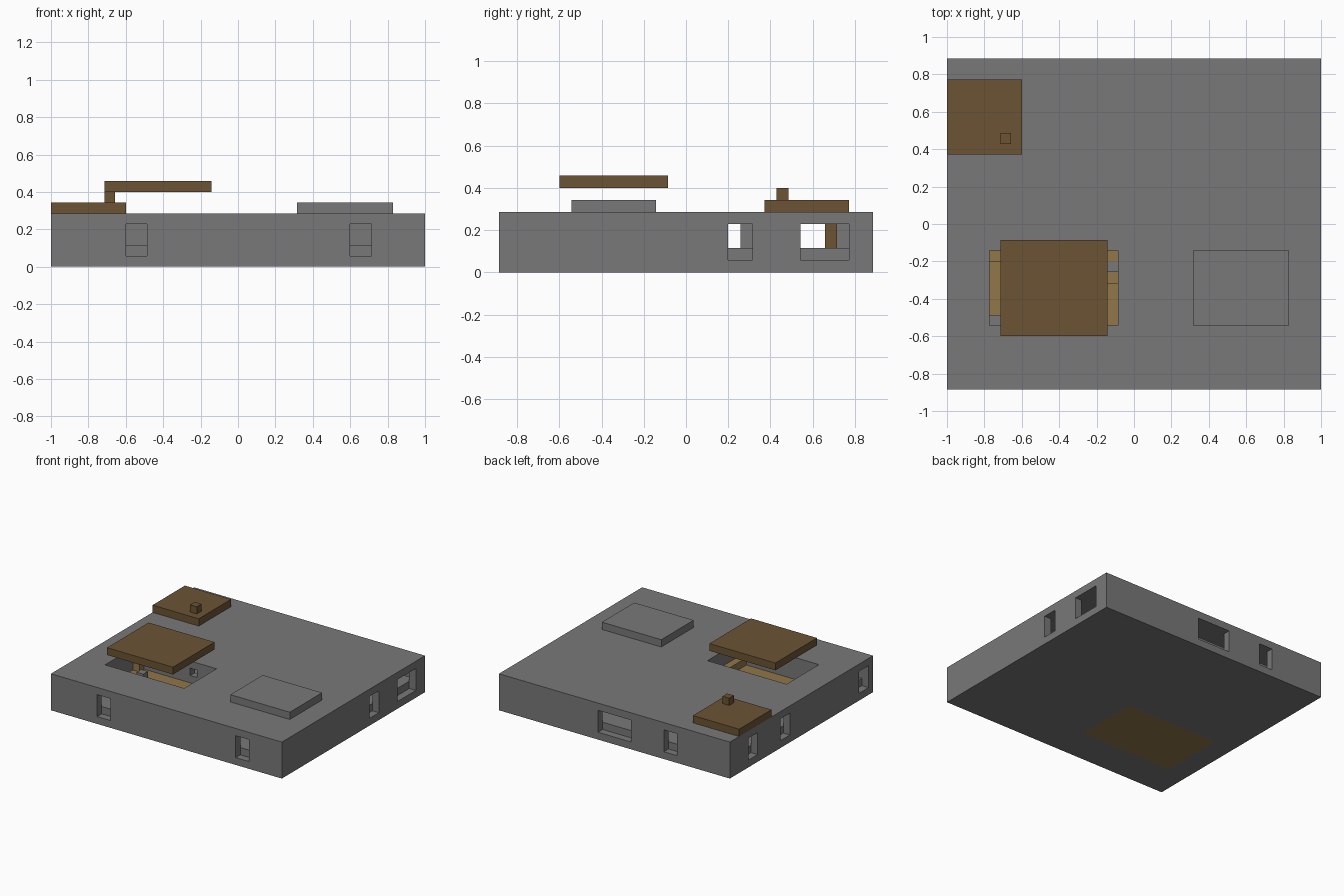
import bpy

default = bpy.data.objects.get("Cube")
if default:
    bpy.data.objects.remove(default, do_unlink=True)

U = 2 / 35            # one building module
W, D, H = 35, 31, 5   # hall size in modules


def material(name, rgb):
    m = bpy.data.materials.new(name)
    m.use_nodes = True
    m.diffuse_color = (*rgb, 1)
    bsdf = next(n for n in m.node_tree.nodes if n.type == "BSDF_PRINCIPLED")
    bsdf.inputs["Base Color"].default_value = (*rgb, 1)
    bsdf.inputs["Roughness"].default_value = 0.9
    return m


STONE = material("stone grey", (0.19, 0.19, 0.19))
DARK_WOOD = material("dark wood", (0.147, 0.087, 0.034))
LIGHT_WOOD = material("light wood", (0.287, 0.184, 0.069))


def box(name, x, y, z, mat):
    """Box from module ranges counted from the front right-hand floor corner."""
    spans = (x, y, z)
    origin = (W / 2, D / 2, 0)
    bpy.ops.mesh.primitive_cube_add(size=1)
    ob = bpy.context.object
    ob.name = name
    for v in ob.data.vertices:
        v.co = [(s[0] if c < 0 else s[1]) * U - o * U
                for c, s, o in zip(v.co, spans, origin)]
    ob.data.materials.append(mat)
    return ob


def cut(target, x, y, z):
    cutter = box("cutter", x, y, z, STONE)
    cutter.hide_render = True
    mod = target.modifiers.new("cut", "BOOLEAN")
    mod.operation, mod.solver, mod.object = "DIFFERENCE", "EXACT", cutter
    bpy.context.view_layer.objects.active = target
    bpy.ops.object.modifier_apply(modifier=mod.name)
    bpy.data.objects.remove(cutter, do_unlink=True)


# Hollow hall with a raised floor and an open skylight
hall = box("hall", (0, W), (0, D), (0, H), STONE)
cut(hall, (1, W - 1), (1, D - 1), (2, 4))
cut(hall, (4, 16), (6, 13), (3, 6))
cut(hall, (3, 17), (5, 14), (-1, 3))

# Windows: an opening through each wall with a sunk sill below
near, far_x, far_y = (-1, 1), (W - 1, W + 1), (D - 1, D + 1)
for a in (7, 28):
    cut(hall, (a, a + 2), near, (1, 4))
for a, b in ((15, 20), (8, 10)):
    cut(hall, (a, b), far_y, (1, 4))
for a in (1, 18, 25):
    cut(hall, near, (a, a + 2), (1, 4))
for a, b in ((19, 21), (25, 29)):
    cut(hall, far_x, (a, b), (1, 4))

# Sunken room below the skylight
box("room_floor", (3, 17), (5, 14), (0, 2), LIGHT_WOOD)
box("room_front_wall", (3, 17), (5, 6), (2, 4), STONE)
back_wall = box("room_back_wall", (3, 17), (13, 14), (2, 4), STONE)
cut(back_wall, (12, 13), (12, 15), (3, 5))
for side, a in (("right", 3), ("left", 16)):
    box("room_" + side + "_wall", (a, a + 1), (6, 13), (2, 4), STONE)

# Room furniture
box("long_bench", (15, 16), (6, 10), (2, 3), LIGHT_WOOD)
box("corner_seat", (4, 5), (12, 13), (2, 3), LIGHT_WOOD)
box("far_corner_seat", (15, 16), (12, 13), (2, 3), LIGHT_WOOD)
for i, (a, b) in enumerate(((4, 6), (15, 11), (6, 10))):
    box("stone_block_%d" % (i + 1), (a, a + 1), (b, b + 1), (2, 3), STONE)

# Wooden post inside the back corner
box("corner_post", (1, 2), (27, 28), (2, 4), DARK_WOOD)

# Roof pieces
box("floating_canopy", (5, 15), (5, 14), (7, 8), DARK_WOOD)
box("stone_roof_slab", (23, 32), (6, 13), (5, 6), STONE)
box("wooden_roof_slab", (0, 7), (22, 29), (5, 6), DARK_WOOD)
box("roof_peg", (5, 6), (23, 24), (6, 7), DARK_WOOD)
